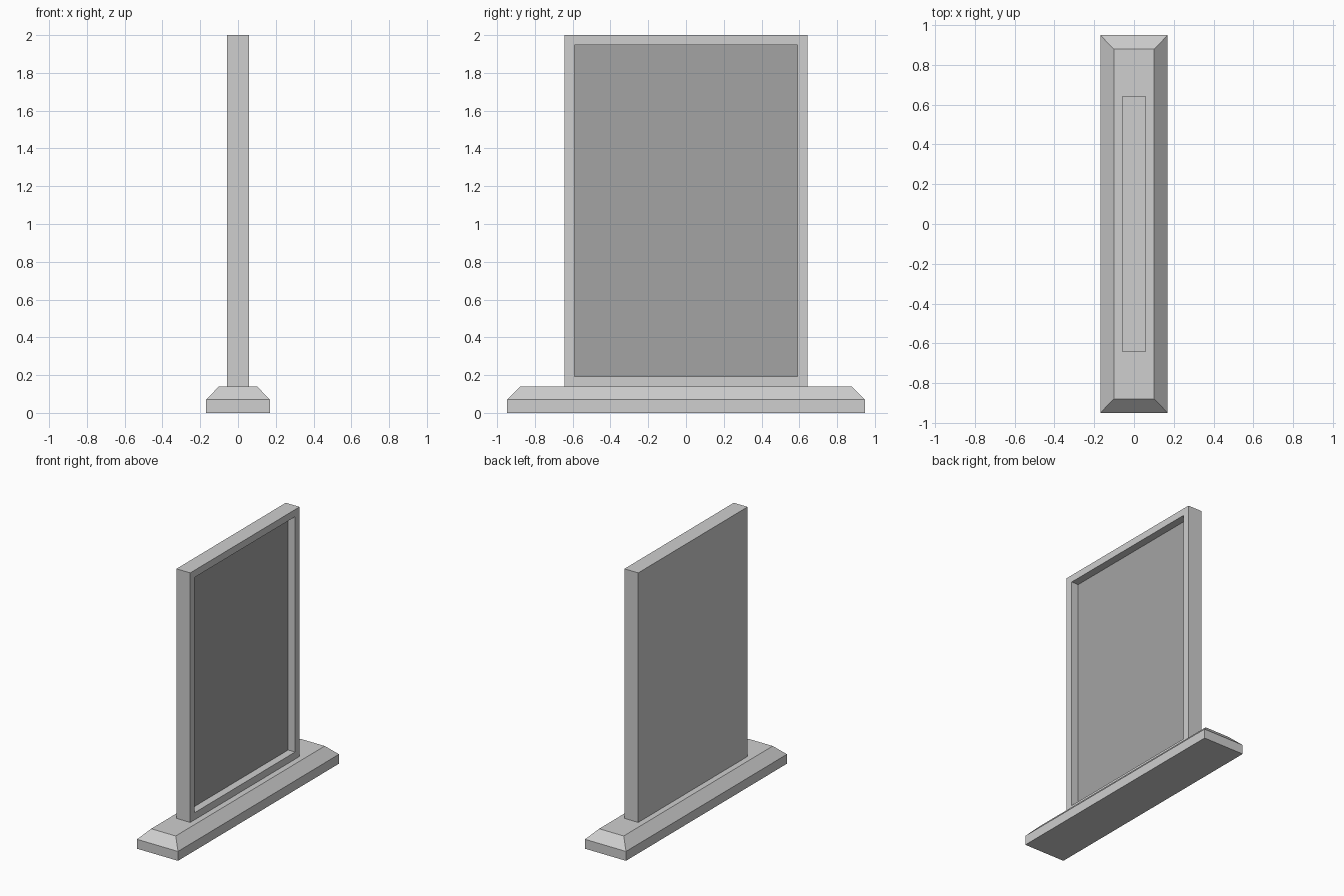
import bpy
import bmesh
from mathutils import Vector

cube = bpy.data.objects.get("Cube")
if cube:
    bpy.data.objects.remove(cube, do_unlink=True)


def make_material(name, grey):
    mat = bpy.data.materials.new(name)
    mat.use_nodes = True
    colour = (grey, grey, grey, 1)
    mat.diffuse_color = colour
    mat.node_tree.nodes["Principled BSDF"].inputs["Base Color"].default_value = colour
    return mat


light_grey = make_material("light grey", 0.62)
screen_grey = make_material("screen grey", 0.37)


def box(half_x, half_y, bottom, top):
    bm = bmesh.new()
    bmesh.ops.create_cube(bm, size=2)
    for v in bm.verts:
        v.co = (v.co.x * half_x, v.co.y * half_y, top if v.co.z > 0 else bottom)
    bm.normal_update()
    return bm


def facing(bm, direction):
    return max(bm.faces, key=lambda f: f.normal.dot(Vector(direction)))


def finish(bm, name, materials):
    mesh = bpy.data.meshes.new(name)
    bm.to_mesh(mesh)
    bm.free()
    for mat in materials:
        mesh.materials.append(mat)
    obj = bpy.data.objects.new(name, mesh)
    bpy.context.collection.objects.link(obj)
    return obj


# Base: low plinth with a chamfered upper half
base = box(0.169, 0.948, 0, 0.07)
lid = facing(base, (0, 0, 1))
lid = bmesh.ops.extrude_discrete_faces(base, faces=[lid])["faces"][0]
for v in lid.verts:
    v.co = (0.101 if v.co.x > 0 else -0.101, 0.878 if v.co.y > 0 else -0.878, 0.14)
finish(base, "base", [light_grey])

# Panel: upright slab with a recessed screen on one broad side
panel = box(0.057, 0.644, 0.14, 2)
screen = facing(panel, (1, 0, 0))
bmesh.ops.inset_region(panel, faces=[screen], thickness=0.075)
screen = bmesh.ops.extrude_discrete_faces(panel, faces=[screen])["faces"][0]
for v in screen.verts:
    v.co.x = 0
screen.material_index = 1
finish(panel, "panel", [light_grey, screen_grey])
